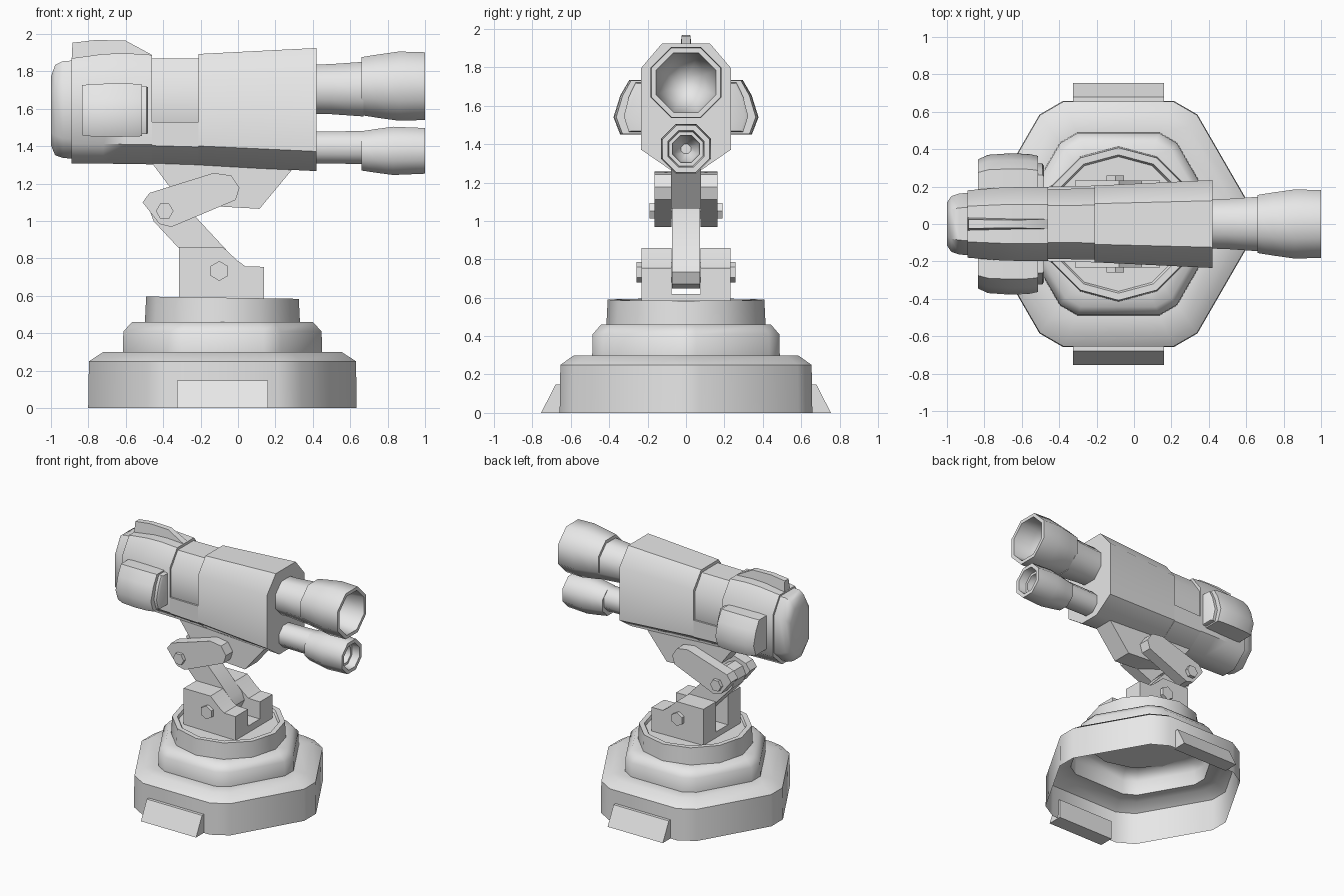
import bpy, bmesh, math
from mathutils import Vector

cube = bpy.data.objects.get("Cube")
if cube:
    bpy.data.objects.remove(cube, do_unlink=True)

grey = bpy.data.materials.new("light_grey")
grey.use_nodes = True
grey.diffuse_color = (0.8, 0.8, 0.8, 1)
grey.node_tree.nodes["Principled BSDF"].inputs["Base Color"].default_value = (0.8, 0.8, 0.8, 1)


def loft(name, rings, cap_start=True, cap_end=True, angle=50):
    """Skin a list of closed rings with equal point counts."""
    bm = bmesh.new()
    loops = [[bm.verts.new(p) for p in ring] for ring in rings]
    n = len(loops[0])
    for a, b in zip(loops, loops[1:]):
        for i in range(n):
            j = (i + 1) % n
            bm.faces.new((a[i], a[j], b[j], b[i]))
    if cap_start:
        bm.faces.new(loops[0][::-1])
    if cap_end:
        bm.faces.new(loops[-1])
    bmesh.ops.recalc_face_normals(bm, faces=bm.faces)
    me = bpy.data.meshes.new(name)
    bm.to_mesh(me)
    bm.free()
    me.materials.append(grey)
    ob = bpy.data.objects.new(name, me)
    bpy.context.collection.objects.link(ob)
    bpy.ops.object.select_all(action='DESELECT')
    ob.select_set(True)
    bpy.context.view_layer.objects.active = ob
    bpy.ops.object.shade_smooth_by_angle(angle=math.radians(angle))
    return ob


def prism_y(name, outline, y0, y1):
    """Extrude an x/z outline along y."""
    return loft(name, [[(x, y, z) for x, z in outline] for y in (y0, y1)], angle=32)


def pair_y(name, outline, y0, y1):
    for side, s in (("left", 1), ("right", -1)):
        # the front faces -y, so the far side lies at +y
        prism_y(f"{name}_{'back' if s > 0 else 'front'}", outline, s * y0, s * y1)


def ngon(cx, cz, r, n, phase=0.0):
    return [(cx + r * math.cos(math.tau * i / n + phase),
             cz + r * math.sin(math.tau * i / n + phase)) for i in range(n)]


# ---------- stepped base: hexagon with clipped corners ----------
CX = -0.083


def base_ring(end, z):
    r = end * 1.005
    return [(CX + r * math.cos(math.radians(60 * k + d)),
             r * math.sin(math.radians(60 * k + d)), z)
            for k in range(6) for d in (-5.8, 5.8)]


def round_ring(r, z):
    return [(CX + x, y, z - 0.015 * x) for x, y in ngon(0, 0, r, 12)]


base_profile = [(0.718, 0), (0.714, 0.25), (0.637, 0.3), (0.533, 0.3),
                (0.53, 0.41), (0.483, 0.46), (0.39, 0.46)]
loft("stepped_base", [base_ring(r, z) for r, z in base_profile], False, False)
loft("turntable", [round_ring(r, z) for r, z in
                   ((0.415, 0.45), (0.408, 0.59), (0.37, 0.59), (0.36, 0.57))])

# foot wedges on the front and back of the base
for label, s in (("front", -1), ("back", 1)):
    wedge = [(0.64, 0), (0.755, 0), (0.68, 0.147), (0.64, 0.147)]
    loft(f"{label}_foot", [[(x, s * y, z) for y, z in wedge] for x in (-0.325, 0.16)])

# ---------- yoke, arm and links ----------
cheek = [(-0.315, 0.56), (0.14, 0.56), (0.14, 0.755), (0.04, 0.757),
         (-0.005, 0.79), (-0.08, 0.86), (-0.315, 0.86)]
pair_y("yoke_cheek", cheek, 0.075, 0.232)
prism_y("yoke_floor", [(-0.315, 0.56), (0.14, 0.56), (0.14, 0.62), (-0.315, 0.62)], -0.076, 0.076)


def capsule(a, b, r, steps=5):
    """Rounded bar outline between two pivots."""
    t = math.atan2(b[1] - a[1], b[0] - a[0])
    pts = []
    for c, start in ((a, t + math.pi / 2), (b, t - math.pi / 2)):
        for i in range(steps):
            w = start + math.pi * i / (steps - 1)
            pts.append((c[0] + r * math.cos(w), c[1] + r * math.sin(w)))
    return pts


prism_y("lower_arm", capsule((-0.385, 1.06), (-0.085, 0.738), 0.09), -0.073, 0.073)
link = [(-0.51, 1.10), (-0.473, 1.15), (-0.13, 1.257), (-0.035, 1.243),
        (0.008, 1.178), (-0.013, 1.112), (-0.356, 0.968), (-0.42, 0.984)]
pair_y("upper_link", link, 0.075, 0.163)
prism_y("lower_pivot_bolt", ngon(-0.1, 0.733, 0.053, 6, math.pi / 2), -0.258, 0.258)
prism_y("upper_pivot_bolt", ngon(-0.392, 1.053, 0.047, 6), -0.19, 0.19)
prism_y("body_mount", [(-0.46, 1.31), (-0.356, 1.17), (-0.09, 1.077), (0.115, 1.065),
                       (0.31, 1.30)], -0.077, 0.077)


# ---------- main body: tapering eight-sided housing ----------
def body_ring(x, hw, top, bottom, chamfer=0.125, low=0.105):
    half = [(0.53 * hw, top), (hw, top - chamfer), (hw, bottom + low), (0.35 * hw, bottom)]
    return [(x, y, z) for y, z in half] + [(x, -y, z) for y, z in half[::-1]]


def trough_ring(x, hw, top, bottom):
    half = [(hw, top), (hw, bottom + 0.1), (0.35 * hw, bottom)]
    return [(x, y, z) for y, z in half] + [(x, -y, z) for y, z in half[::-1]]


loft("front_housing", [body_ring(-0.21, 0.205, 1.893, 1.296),
                       body_ring(0.42, 0.235, 1.925, 1.267, 0.13)])
loft("recessed_panel", [body_ring(-0.47, 0.187, 1.868, 1.31), body_ring(-0.2, 0.19, 1.87, 1.30)])
loft("middle_trough", [trough_ring(-0.46, 0.199, 1.53, 1.303), trough_ring(-0.21, 0.205, 1.53, 1.296)])
loft("rear_housing", [body_ring(-0.89, 0.18, 1.87, 1.308), body_ring(-0.72, 0.194, 1.893, 1.307),
                      body_ring(-0.6, 0.198, 1.897, 1.305), body_ring(-0.46, 0.199, 1.888, 1.303)])
loft("rear_cap", [body_ring(-0.88, 0.167, 1.858, 1.333), body_ring(-0.935, 0.163, 1.855, 1.337),
                  body_ring(-0.978, 0.148, 1.835, 1.352), body_ring(-1.0, 0.115, 1.77, 1.405, 0.09, 0.07)])

# top sight fin, tapering upward
fin = [(-0.89, 1.85, 0.036), (-0.885, 1.953, 0.024), (-0.76, 1.968, 0.022), (-0.6, 1.964, 0.022),
       (-0.46, 1.888, 0.026), (-0.46, 1.85, 0.03)]
loft("top_fin", [[(x, s * w, z) for x, z, w in fin] for s in (-1, 1)], angle=30)

# ---------- side pods ----------
pod = [(0.17, 1.735), (0.295, 1.735), (0.342, 1.655), (0.378, 1.54), (0.343, 1.45), (0.17, 1.45)]


def pod_ring(x, k, s):
    return [(x, s * (0.17 + (y - 0.17) * k), 1.59 + (z - 1.59) * (0.6 + 0.4 * k)) for y, z in pod]


for label, s in (("back", 1), ("front", -1)):
    loft(f"{label}_pod", [pod_ring(x, k, s) for x, k in
                          ((-0.835, 0.84), (-0.78, 0.96), (-0.66, 1.0), (-0.56, 0.98), (-0.512, 0.93))])
    loft(f"{label}_pod_cap", [pod_ring(x, k, s) for x, k in ((-0.52, 0.74), (-0.49, 0.74), (-0.48, 0.66))])


# ---------- barrels: eight-sided tubes with open bores ----------
def barrel(name, z, profile):
    k = 1 / math.cos(math.pi / 8)
    loft(name, [[(x, y, h) for y, h in ngon(0, z, r * k, 8, math.pi / 8)] for x, r in profile], angle=46)


barrel("upper_barrel", 1.705, [(0.4, 0.131), (0.5, 0.134), (0.67, 0.146)])
barrel("upper_muzzle", 1.721, [(0.66, 0.155), (0.74, 0.168), (0.86, 0.185), (1.0, 0.181), (1.0, 0.155),
                               (0.86, 0.14), (0.76, 0.10), (0.71, 0.04)])
barrel("lower_barrel", 1.393, [(0.4, 0.085), (0.5, 0.086), (0.67, 0.088)])
barrel("lower_muzzle", 1.375, [(0.66, 0.105), (0.74, 0.117), (0.83, 0.129), (1.0, 0.122), (1.0, 0.095),
                               (0.94, 0.088), (0.94, 0.07), (0.82, 0.06), (0.76, 0.025)])
